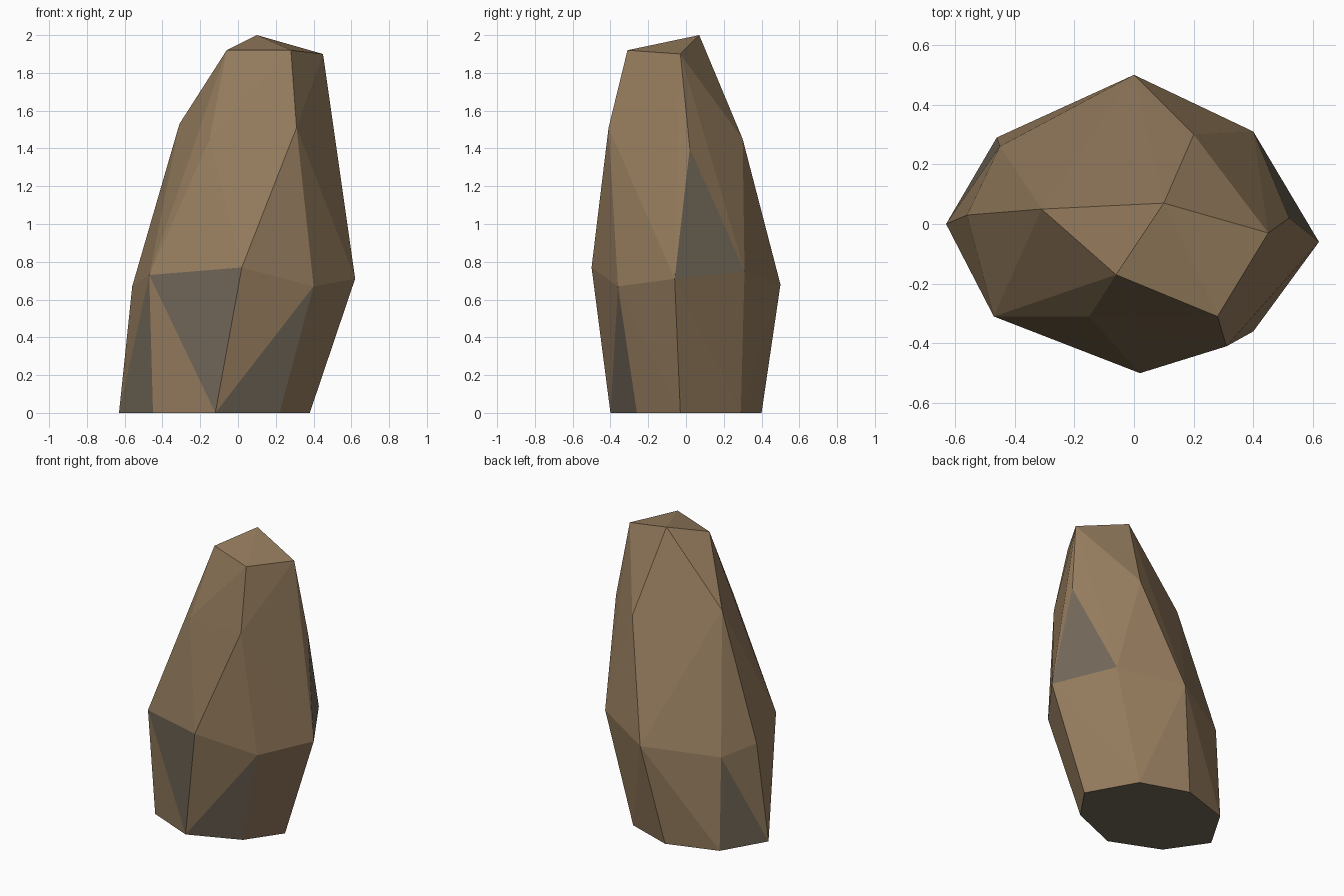
import bpy
import bmesh

cube = bpy.data.objects.get("Cube")
if cube:
    bpy.data.objects.remove(cube, do_unlink=True)


def make_material(name, color):
    mat = bpy.data.materials.new(name)
    mat.use_nodes = True
    mat.diffuse_color = (*color, 1)
    bsdf = mat.node_tree.nodes["Principled BSDF"]
    bsdf.inputs["Base Color"].default_value = (*color, 1)
    bsdf.inputs["Roughness"].default_value = 0.9
    return mat


brown = make_material("brown stone", (0.305, 0.205, 0.112))
grey = make_material("grey stone", (0.168, 0.138, 0.10))

# Corner rings of the boulder, each running counter-clockwise from the front
rings = {
    "base": [(-.12, -.40, 0), (.22, -.26, 0), (.38, -.03, 0), (.20, .29, 0),
             (-.12, .40, 0), (-.46, .29, 0), (-.63, 0, 0), (-.45, -.26, 0)],
    "waist": [(.02, -.50, .77), (.40, -.36, .67), (.62, -.06, .71), (.40, .31, .75),
              (0, .50, .68), (-.45, .26, .63), (-.56, .03, .67), (-.47, -.31, .73)],
    "shoulder": [(.31, -.41, 1.51), (.52, .02, 1.40), (.20, .30, 1.45),
                 (-.31, .05, 1.53), (-.15, -.31, 1.45)],
    "crown": [(-.06, -.17, 1.92), (.28, -.31, 1.92), (.45, -.03, 1.90), (.10, .07, 2)],
}

bm = bmesh.new()
corner = {}
for ring, points in rings.items():
    for i, point in enumerate(points):
        corner[ring, i] = bm.verts.new(point)

# Facets showing grey stone
grey_facets = [
    {corner["waist", 7], corner["waist", 0], corner["base", 0]},
    {corner["base", 0], corner["base", 1], corner["waist", 1]},
    {corner["base", 6], corner["base", 7], corner["waist", 7]},
    {corner["base", 5], corner["base", 6], corner["waist", 5]},
    {corner["shoulder", 1], corner["waist", 2], corner["waist", 3]},
]

# Wrap the corners in flat facets, then colour the grey ones and the underside
bmesh.ops.convex_hull(bm, input=bm.verts[:])
bmesh.ops.recalc_face_normals(bm, faces=bm.faces[:])
for face in bm.faces:
    underside = all(v.co.z < 0.01 for v in face.verts)
    face.material_index = int(underside or set(face.verts) in grey_facets)
    face.smooth = False

mesh = bpy.data.meshes.new("boulder")
bm.to_mesh(mesh)
bm.free()
mesh.materials.append(brown)
mesh.materials.append(grey)
boulder = bpy.data.objects.new("boulder", mesh)
bpy.context.collection.objects.link(boulder)
